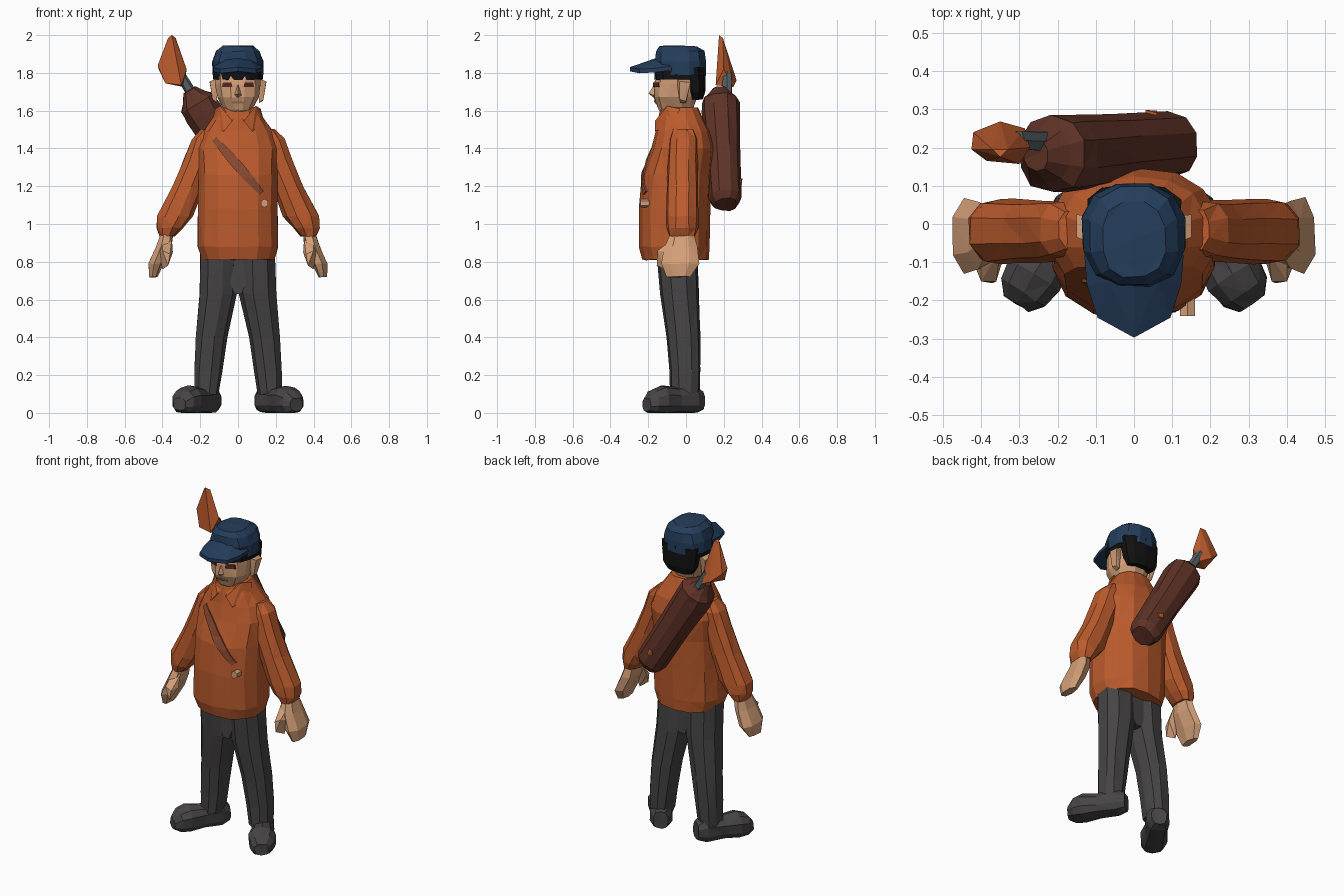
import bpy, bmesh, math, random
from mathutils import Vector, Matrix
from mathutils.bvhtree import BVHTree

random.seed(4)


def material(name, rgb):
    m = bpy.data.materials.new(name)
    m.diffuse_color = (*rgb, 1)
    return m


ORANGE = material("orange_cloth", (0.50, 0.105, 0.026))
SKIN = material("skin", (0.66, 0.35, 0.19))
NAVY = material("navy_cap", (0.018, 0.047, 0.105))
GREY = material("dark_grey", (0.062, 0.058, 0.060))
BROWN = material("dark_brown_leather", (0.115, 0.033, 0.020))
STRAP = material("strap_brown", (0.24, 0.065, 0.030))
BLACK = material("black_hair", (0.006, 0.006, 0.006))
STEEL = material("shaft_grey", (0.09, 0.12, 0.13))
EYE = material("eye_brown", (0.09, 0.022, 0.013))
LIP = material("lip_tan", (0.42, 0.22, 0.12))

MIRROR = Matrix.Scale(-1, 4, (1, 0, 0))
SIDES = (("left", Matrix.Identity(4)), ("right", MIRROR))


def finish(bm, name, mat):
    bmesh.ops.recalc_face_normals(bm, faces=bm.faces)
    me = bpy.data.meshes.new(name)
    bm.to_mesh(me)
    bm.free()
    me.materials.append(mat)
    ob = bpy.data.objects.new(name, me)
    bpy.context.collection.objects.link(ob)
    return ob


def skin(name, rings, mat):
    """Join closed rings of points into a capped, faceted body."""
    bm = bmesh.new()
    vs = [[bm.verts.new(p) for p in r] for r in rings]
    n = len(vs[0])
    for a, b in zip(vs, vs[1:]):
        for i in range(n):
            j = (i + 1) % n
            bm.faces.new((a[i], a[j], b[j], b[i]))
    bm.faces.new(vs[0])
    bm.faces.new(vs[-1])
    bmesh.ops.triangulate(bm, faces=bm.faces)
    return finish(bm, name, mat)


def loft(name, rings, mat, n=10, M=Matrix.Identity(4), jit=0.003, power=0.85, floor=None):
    """Each ring is (z, centre x, centre y, half width, half depth)."""
    out = []
    for z, cx, cy, rx, ry in rings:
        pts = []
        for i in range(n):
            t = 2 * math.pi * (i + 0.5) / n
            c, s = math.cos(t), math.sin(t)
            p = Vector((cx + rx * math.copysign(abs(c) ** power, c),
                        cy + ry * math.copysign(abs(s) ** power, s), z))
            p = M @ (p + Vector([random.uniform(-jit, jit) for _ in range(3)]))
            if floor is not None:
                p.z = max(p.z, floor)
            pts.append(p)
        out.append(pts)
    return skin(name, out, mat)


def hull(name, pts, mat, M=Matrix.Identity(4)):
    bm = bmesh.new()
    for p in pts:
        bm.verts.new(M @ Vector(p))
    r = bmesh.ops.convex_hull(bm, input=bm.verts)
    bmesh.ops.delete(bm, geom=list(set(r["geom_interior"])), context='VERTS')
    return finish(bm, name, mat)


def plate(name, target, rows, mat, side=-1, lift=0.007):
    """Thin plate laid on the target; rows are pairs of (x, z) points."""
    me = target.data
    tree = BVHTree.FromPolygons([v.co for v in me.vertices], [tuple(p.vertices) for p in me.polygons])

    def drop(p, off):
        hit = tree.ray_cast(Vector((p[0], side, p[1])), Vector((0, -side, 0)))[0]
        return hit + Vector((0, side * off, 0))
    return skin(name, [[drop(a, lift), drop(b, lift), drop(b, -0.002), drop(a, -0.002)]
                       for a, b in rows], mat)


def along(start, end, up=(0, 0, 1)):
    """Matrix whose z axis runs from start to end."""
    s = Vector(start)
    d = (Vector(end) - s).normalized()
    x = d.cross(Vector(up)).normalized()
    y = d.cross(x) * -1
    return Matrix.Translation(s) @ Matrix((x, y, d)).transposed().to_4x4()


# Jacket body
jacket = loft("jacket", [
    (0.81, 0, -0.055, 0.195, 0.175), (0.88, 0, -0.062, 0.217, 0.187),
    (1.08, 0, -0.06, 0.215, 0.19), (1.26, 0, -0.05, 0.215, 0.185),
    (1.40, 0, -0.02, 0.225, 0.165), (1.49, 0, -0.018, 0.19, 0.143),
    (1.55, 0, -0.028, 0.145, 0.122), (1.615, 0, -0.035, 0.10, 0.10)], ORANGE, n=14)

for side, M in SIDES:
    # Sleeves, hands and thumbs
    loft(side + "_sleeve", [
        (1.50, 0.155, -0.015, 0.045, 0.055), (1.45, 0.18, -0.015, 0.068, 0.075),
        (1.34, 0.208, -0.018, 0.083, 0.08), (1.20, 0.265, -0.02, 0.085, 0.082),
        (1.04, 0.335, -0.02, 0.098, 0.086), (0.98, 0.362, -0.02, 0.072, 0.084),
        (0.935, 0.375, -0.02, 0.042, 0.07)], ORANGE, n=9, M=M)
    loft(side + "_hand", [
        (0.96, 0.375, -0.02, 0.035, 0.06), (0.88, 0.395, -0.03, 0.043, 0.09),
        (0.79, 0.435, -0.03, 0.042, 0.10), (0.72, 0.45, -0.04, 0.024, 0.062)], SKIN, n=7, M=M)
    hull(side + "_thumb", [
        (0.35, -0.07, 0.92), (0.40, -0.07, 0.92), (0.345, -0.10, 0.85), (0.40, -0.15, 0.86),
        (0.36, -0.15, 0.84), (0.37, -0.155, 0.78), (0.40, -0.11, 0.76), (0.42, -0.10, 0.85)], SKIN, M)
    # Trouser legs
    loft(side + "_trouser_leg", [
        (0.86, 0.10, -0.05, 0.102, 0.11), (0.63, 0.106, -0.035, 0.10, 0.103),
        (0.40, 0.142, -0.012, 0.084, 0.09), (0.22, 0.160, -0.005, 0.076, 0.082),
        (0.10, 0.168, -0.005, 0.066, 0.078)], GREY, n=9, M=M)
    # Shoes, turned outward
    loft(side + "_shoe", [
        (-0.05, 0, 0.065, 0.045, 0.055), (0.0, 0, 0.07, 0.068, 0.08),
        (0.11, 0, 0.065, 0.066, 0.07), (0.20, 0, 0.065, 0.08, 0.08),
        (0.255, 0, 0.058, 0.070, 0.066), (0.29, 0, 0.045, 0.04, 0.035)],
        GREY, n=10, M=M @ along((0.15, 0.035, 0), (0.285, -0.17, 0)), floor=0)
    # Collar flaps
    hull(side + "_collar", [
        (0.012, -0.135, 1.575), (0.095, -0.10, 1.625), (0.12, -0.03, 1.61), (0.14, -0.07, 1.535),
        (0.075, -0.165, 1.49), (0.03, -0.165, 1.545), (0.06, -0.08, 1.52)], ORANGE, M)
    # Ears
    hull(side + "_ear", [
        (0.11, -0.05, 1.77), (0.11, 0.02, 1.77), (0.11, -0.03, 1.64), (0.11, 0.0, 1.64),
        (0.15, -0.035, 1.755), (0.15, 0.025, 1.75), (0.135, -0.035, 1.66), (0.13, 0.0, 1.65)], SKIN, M)

# Seat between the legs
hull("trouser_seat", [(x, y, z) for x, z in ((-0.1, 0.84), (0.1, 0.84), (-0.02, 0.63), (0.02, 0.63))
                      for y in (-0.12, 0.04)], GREY)

# Head with neck and nose
head = loft("head", [
    (1.50, 0, -0.03, 0.065, 0.07), (1.585, 0, -0.045, 0.07, 0.085),
    (1.605, 0, -0.055, 0.075, 0.095), (1.67, 0, -0.055, 0.112, 0.118),
    (1.74, 0, -0.045, 0.123, 0.127), (1.84, 0, -0.035, 0.125, 0.12)], SKIN, n=12)
hull("nose", [(0, -0.165, 1.745), (-0.024, -0.16, 1.68), (0.024, -0.16, 1.68),
              (0, -0.198, 1.69), (0, -0.165, 1.665)], SKIN)

# Eyes and mouth
for side, s in (("left", 1), ("right", -1)):
    plate(side + "_eye", head, [((s * 0.03, 1.725), (s * 0.035, 1.75)),
                                ((s * 0.085, 1.725), (s * 0.08, 1.75))], EYE)
plate("mouth", head, [((-0.035, 1.638), (-0.035, 1.648)), ((0, 1.638), (0, 1.653)),
                      ((0.035, 1.638), (0.035, 1.648))], LIP)

# Hair: fringe band under the cap and back of the head
loft("hair_band", [(1.765, 0, -0.03, 0.132, 0.135), (1.83, 0, -0.03, 0.134, 0.135)], BLACK, n=14)
loft("back_hair", [(1.66, 0, 0.05, 0.085, 0.04), (1.70, 0, 0.052, 0.112, 0.05),
                   (1.83, 0, 0.04, 0.13, 0.065)], BLACK, n=10)

# Cap crown and brim
loft("cap_crown", [
    (1.79, 0, -0.02, 0.137, 0.128), (1.86, 0, -0.028, 0.138, 0.138),
    (1.915, 0, -0.03, 0.118, 0.133), (1.942, 0, -0.04, 0.085, 0.10)], NAVY, n=12)
brim = [(0, -0.14, 1.885), (0.065, -0.15, 1.87), (-0.065, -0.15, 1.87), (0, -0.297, 1.83)]
brim += [(s * x, y, z) for s in (1, -1)
         for x, y, z in ((0.13, -0.08, 1.835), (0.123, -0.16, 1.825), (0.095, -0.245, 1.82))]
hull("cap_brim", brim + [(x, y, z - 0.022) for x, y, z in brim[3:]], NAVY)

# Chest strap with button
N = 9
strap = []
for i in range(N + 1):
    t = i / N
    x, z = -0.125 + 0.25 * t, 1.45 - 0.285 * t
    w = 0.014 + 0.012 * math.sin(math.pi * t)
    strap.append(((x - w * 0.75, z - w * 0.66), (x + w * 0.75, z + w * 0.66)))
plate("chest_strap", jacket, strap, STRAP, lift=0.008)
loft("strap_button", [(0, 0, 0, 0.022, 0.022), (0.05, 0, 0, 0.022, 0.022)], SKIN, n=6,
     M=along((0.14, -0.19, 1.11), (0.14, -0.245, 1.11)), jit=0)

# Long back case, leaning over the shoulder
Q0, Q1 = (0.10, 0.208, 1.12), (-0.215, 0.183, 1.64)
L = (Vector(Q1) - Vector(Q0)).length
case = loft("back_case", [
    (-0.02, 0, 0, 0.065, 0.06), (0.02, 0, 0, 0.092, 0.086), (L * 0.5, 0, 0, 0.094, 0.092),
    (L - 0.06, 0, 0, 0.104, 0.102), (L, 0, 0, 0.102, 0.10), (L + 0.03, 0.0, 0.0, 0.075, 0.075),
    (L + 0.08, 0.0, 0.0, 0.04, 0.04)], BROWN, n=10, M=along(Q0, Q1, (0, 1, 0)))
plate("case_stud", case, [((0.03, 1.21), (0.03, 1.24)), ((0.06, 1.21), (0.06, 1.24))], ORANGE, side=1)

# Shaft and flared end above the case
loft("shaft", [(0, 0, 0, 0.03, 0.03), (0.18, 0, 0, 0.025, 0.025)], STEEL, n=6,
     M=along((-0.215, 0.215, 1.64), (-0.31, 0.22, 1.80)), jit=0)
hull("flared_end", [
    (-0.35, 0.175, 2.0), (-0.33, 0.195, 1.985), (-0.37, 0.195, 1.985), (-0.425, 0.195, 1.84),
    (-0.42, 0.24, 1.82), (-0.385, 0.165, 1.745), (-0.30, 0.157, 1.735), (-0.272, 0.20, 1.82),
    (-0.285, 0.25, 1.725), (-0.35, 0.268, 1.76)], ORANGE)
